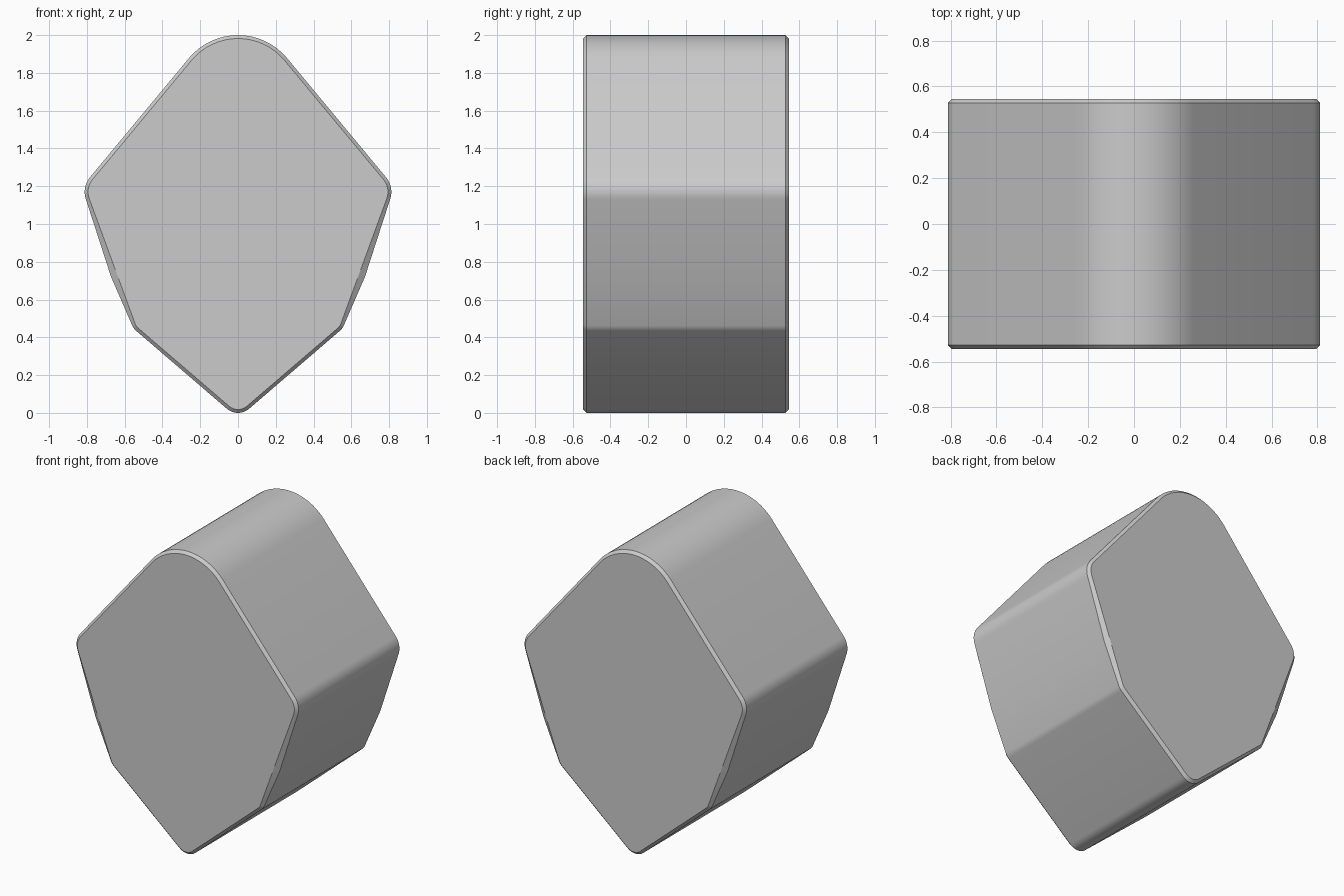
import bpy, bmesh
from math import cos, sin, radians

if "Cube" in bpy.data.objects:
    bpy.data.objects.remove(bpy.data.objects["Cube"])

HALF_DEPTH, CHAMFER = 0.545, 0.018

# Right-half corner arcs: centre x, centre z, radius, start angle, end angle, steps
TOP = (0, 1.662, 0.338, 90, 39.7, 8)
SHOULDER = (0.692, 1.17, 0.12, 39.7, -20, 8)
HIP = (0.487, 0.495, 0.08, -24, -49.5, 4)
FOOT = (0, 0.09, 0.09, -49.5, -90, 5)


def arc(corner, inset):
    cx, cz, r, a0, a1, n = corner
    angles = [radians(a0 + (a1 - a0) * i / n) for i in range(n + 1)]
    return [(cx + (r - inset) * cos(a), cz + (r - inset) * sin(a)) for a in angles]


def outline(inset, flat_side):
    shoulder, hip = arc(SHOULDER, inset), arc(HIP, inset)
    # The lower side bulges on the body but is straight on the end caps
    (x0, z0), (x1, z1) = shoulder[-1], hip[0]
    t = 0.61
    mid = (x0 + (x1 - x0) * t, z0 + (z1 - z0) * t) if flat_side else (0.672, 0.72)
    half = arc(TOP, inset) + shoulder + [mid] + hip + arc(FOOT, inset)
    return half + [(-x, z) for x, z in reversed(half[1:-1])]


# Loft the rings from front cap to back cap
bm = bmesh.new()
rings = []
for y, inset, flat in ((-HALF_DEPTH, CHAMFER, True), (-HALF_DEPTH + CHAMFER, 0, False),
                       (HALF_DEPTH - CHAMFER, 0, False), (HALF_DEPTH, CHAMFER, True)):
    rings.append([bm.verts.new((x, y, z)) for x, z in outline(inset, flat)])
for a, b in zip(rings, rings[1:]):
    for i in range(len(a)):
        j = (i + 1) % len(a)
        bm.faces.new((a[i], a[j], b[j], b[i]))
bm.faces.new(rings[0])
bm.faces.new(rings[-1])
bmesh.ops.recalc_face_normals(bm, faces=bm.faces[:])

mesh = bpy.data.meshes.new("rounded_block")
bm.to_mesh(mesh)
bm.free()
block = bpy.data.objects.new("rounded_block", mesh)
bpy.context.collection.objects.link(block)

# Smooth corners, crisp chamfers
bpy.context.view_layer.objects.active = block
block.select_set(True)
bpy.ops.object.shade_smooth_by_angle(angle=radians(30))
